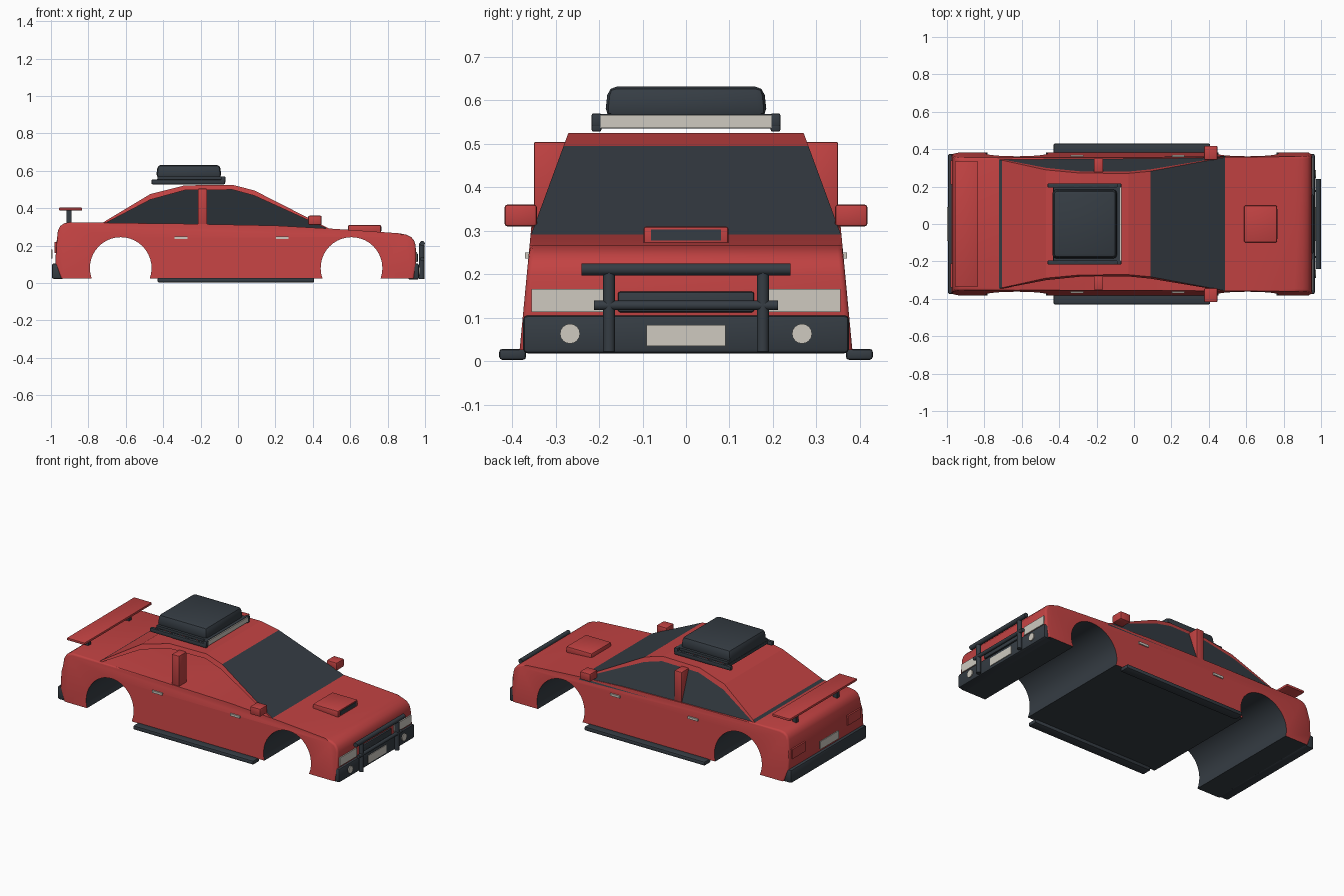
import bpy, bmesh, math
from mathutils import Vector

if "Cube" in bpy.data.objects:
    bpy.data.objects.remove(bpy.data.objects["Cube"])


def material(name, rgb):
    m = bpy.data.materials.new(name)
    m.diffuse_color = (*rgb, 1)
    m.use_nodes = True
    m.node_tree.nodes["Principled BSDF"].inputs["Base Color"].default_value = m.diffuse_color
    return m


RED = material("red_paint", (0.54, 0.055, 0.055))
DARK = material("dark_trim", (0.036, 0.046, 0.057))
CREAM = material("pale_cream", (0.62, 0.59, 0.53))


def finish(name, bm, mats, smooth=True, recalc=True):
    if recalc:
        bmesh.ops.recalc_face_normals(bm, faces=bm.faces[:])
    me = bpy.data.meshes.new(name)
    bm.to_mesh(me)
    bm.free()
    for m in mats:
        me.materials.append(m)
    ob = bpy.data.objects.new(name, me)
    bpy.context.collection.objects.link(ob)
    if smooth:
        bpy.ops.object.select_all(action='DESELECT')
        ob.select_set(True)
        bpy.context.view_layer.objects.active = ob
        bpy.ops.object.shade_smooth_by_angle(angle=math.radians(35))
    return ob


def box(name, x, y, z, mat, bevel=0.0, taper=0.0):
    """Box from (min, max) ranges; taper pulls in the top face."""
    bm = bmesh.new()
    bmesh.ops.create_cube(bm, size=1)
    mid = Vector([(r[0] + r[1]) / 2 for r in (x, y, z)])
    size = Vector([r[1] - r[0] for r in (x, y, z)])
    for v in bm.verts:
        top = v.co.z > 0
        v.co = v.co * size
        if top:
            v.co.x -= math.copysign(taper, v.co.x)
            v.co.y -= math.copysign(taper, v.co.y)
        v.co += mid
    if bevel:
        bmesh.ops.bevel(bm, geom=bm.edges[:], offset=bevel, segments=2,
                        profile=0.5, affect='EDGES')
    return finish(name, bm, [mat])


def pair(name, x, y, z, mat, bevel=0.0):
    box(name + "_left", x, y, z, mat, bevel)
    box(name + "_right", x, (-y[1], -y[0]), z, mat, bevel)


def rod(name, a, b, r, mat, sides=16):
    a, b = Vector(a), Vector(b)
    bm = bmesh.new()
    bmesh.ops.create_cone(bm, cap_ends=True, segments=sides, radius1=r,
                          radius2=r, depth=(b - a).length)
    q = (b - a).to_track_quat('Z', 'Y')
    for v in bm.verts:
        v.co = q @ v.co + (a + b) / 2
    return finish(name, bm, [mat])


# Lower body: side profile with wheel arches, leaning inward with height
ARCHES, ARCH_Z, ARCH_R, FLOOR = (-0.627, 0.607), 0.08, 0.165, 0.025


def arch(cx):
    a0 = math.asin((FLOOR - ARCH_Z) / ARCH_R)
    n = 24
    angles = [math.pi - a0 - (math.pi - 2 * a0) * i / n for i in range(n + 1)]
    return [(cx + ARCH_R * math.cos(a), ARCH_Z + ARCH_R * math.sin(a)) for a in angles]


profile = [(-0.945, FLOOR)] + arch(ARCHES[0]) + arch(ARCHES[1]) + [
    (0.94, FLOOR), (0.953, 0.10), (0.95, 0.20), (0.943, 0.225), (0.927, 0.245),
    (0.90, 0.258), (0.86, 0.266), (0.60, 0.284), (0.49, 0.291), (0.20, 0.307),
    (-0.30, 0.317), (-0.90, 0.325), (-0.93, 0.319), (-0.95, 0.305),
    (-0.963, 0.28), (-0.972, 0.20), (-0.977, 0.10)]


def side_y(z):
    return 0.383 - 0.095 * (z - FLOOR)


bm = bmesh.new()
left = [bm.verts.new((x, side_y(z), z)) for x, z in profile]
right = [bm.verts.new((x, -side_y(z), z)) for x, z in profile]
bm.faces.new(left)
bm.faces.new(right[::-1])
count = len(profile)
first_outer = 1 + 2 * 25
outline = []
for i in range(count):
    j = (i + 1) % count
    bm.faces.new((left[i], right[i], right[j], left[j]))
    if i >= first_outer:
        outline += [bm.edges.get((left[i], left[j])), bm.edges.get((right[i], right[j]))]
bmesh.ops.bevel(bm, geom=outline, offset=0.012, segments=3, profile=0.5, affect='EDGES')
bmesh.ops.recalc_face_normals(bm, faces=bm.faces[:])
for f in bm.faces:
    c = f.calc_center_median()
    in_arch = any(math.hypot(c.x - a, c.z - ARCH_Z) < ARCH_R + 0.003 for a in ARCHES)
    if abs(f.normal.y) < 0.5 and (f.normal.z < -0.8 or in_arch):
        f.material_index = 1
finish("lower_body", bm, [RED, DARK])

# Cabin shell: roof, windscreen and rear slope with a narrow side rim
roof = [(-0.728, 0.318, 0.002), (-0.705, 0.334, 0.012), (-0.47, 0.475, 0.03),
        (-0.285, 0.522, 0.026), (-0.03, 0.525, 0.026), (0.087, 0.495, 0.028),
        (0.49, 0.29, 0.006)]


def cabin_y(z):
    return 0.357 - (z - 0.29) * 0.367


bm = bmesh.new()
rows = []
for x, z, rim in roof:
    rows.append([bm.verts.new((x, s * cabin_y(h), h))
                 for s, h in ((-1, z - rim), (-1, z), (1, z), (1, z - rim))])
for i, (a, b) in enumerate(zip(rows, rows[1:])):
    for k in range(3):
        f = bm.faces.new((a[k], b[k], b[k + 1], a[k + 1]))
        # glass on the windscreen and the strip at the foot of the rear slope
        f.material_index = 1 if k == 1 and i in (0, 5) else 0
finish("cabin_shell", bm, [RED, DARK], smooth=False, recalc=False)

# Left side glass fills the side below the rim; the right side stays open
bm = bmesh.new()
edge = [(x, z - rim) for x, z, rim in roof] + [(0.49, 0.275), (-0.728, 0.305)]
bm.faces.new([bm.verts.new((x, cabin_y(z), z)) for x, z in edge])
finish("left_side_glass", bm, [DARK], smooth=False, recalc=False)

# Side details
pair("door_pillar", (-0.215, -0.165), (0.275, 0.35), (0.31, 0.504), RED, 0.003)
pair("mirror", (0.375, 0.447), (0.343, 0.418), (0.31, 0.36), RED, 0.007)
pair("side_sill", (-0.43, 0.407), (0.368, 0.43), (0.003, 0.028), DARK, 0.007)
pair("rear_door_handle", (-0.34, -0.27), (0.355, 0.37), (0.236, 0.25), CREAM)
pair("front_door_handle", (0.203, 0.27), (0.355, 0.37), (0.236, 0.25), CREAM)

# Bonnet scoop
box("bonnet_scoop", (0.588, 0.765), (-0.098, 0.098), (0.262, 0.31), RED, 0.007)
box("scoop_opening", (0.762, 0.768), (-0.08, 0.08), (0.278, 0.303), DARK)

# Front end
box("front_bumper", (0.91, 0.967), (-0.375, 0.375), (0.018, 0.105), DARK, 0.01)
box("grille", (0.93, 0.962), (-0.157, 0.157), (0.112, 0.16), DARK, 0.006)
pair("headlight", (0.935, 0.958), (0.188, 0.356), (0.113, 0.166), CREAM)
box("front_plate", (0.963, 0.971), (-0.091, 0.091), (0.035, 0.083), CREAM)
for side, s in (("left", 1), ("right", -1)):
    rod("fog_light_" + side, (0.96, s * 0.267, 0.063), (0.973, s * 0.267, 0.063),
        0.023, CREAM)
    rod("bull_bar_post_" + side, (0.982, s * 0.177, 0.022), (0.982, s * 0.177, 0.21),
        0.014, DARK)
rod("bull_bar_top", (0.985, -0.24, 0.211), (0.985, 0.24, 0.211), 0.014, DARK)
rod("bull_bar_lower", (0.985, -0.212, 0.128), (0.985, 0.212, 0.128), 0.011, DARK)

# Rear end
box("rear_bumper", (-0.995, -0.93), (-0.375, 0.375), (0.022, 0.105), DARK, 0.01)
box("rear_plate", (-1.0, -0.993), (-0.09, 0.09), (0.13, 0.18), CREAM)
pair("tail_light", (-0.98, -0.965), (0.21, 0.34), (0.16, 0.22), RED)
box("spoiler_wing", (-0.957, -0.833), (-0.335, 0.335), (0.388, 0.403), RED, 0.004)
pair("spoiler_leg", (-0.917, -0.89), (0.19, 0.215), (0.315, 0.39), DARK)

# Roof rack, light bar and luggage box
pair("rack_rail", (-0.462, -0.07), (0.195, 0.217), (0.528, 0.553), DARK, 0.004)
pair("rack_front_end", (-0.092, -0.068), (0.195, 0.217), (0.54, 0.57), DARK, 0.004)
for i, x in enumerate((-0.42, -0.31, -0.21, -0.12)):
    box(f"rack_bar_{i + 1}", (x - 0.012, x + 0.012), (-0.21, 0.21), (0.535, 0.555), DARK)
box("rack_tray", (-0.43, -0.075), (-0.197, 0.197), (0.553, 0.569), DARK)
box("roof_light_bar", (-0.09, -0.068), (-0.197, 0.197), (0.537, 0.566), CREAM)
box("luggage_box", (-0.438, -0.088), (-0.187, 0.187), (0.562, 0.632), DARK, 0.02, 0.008)
